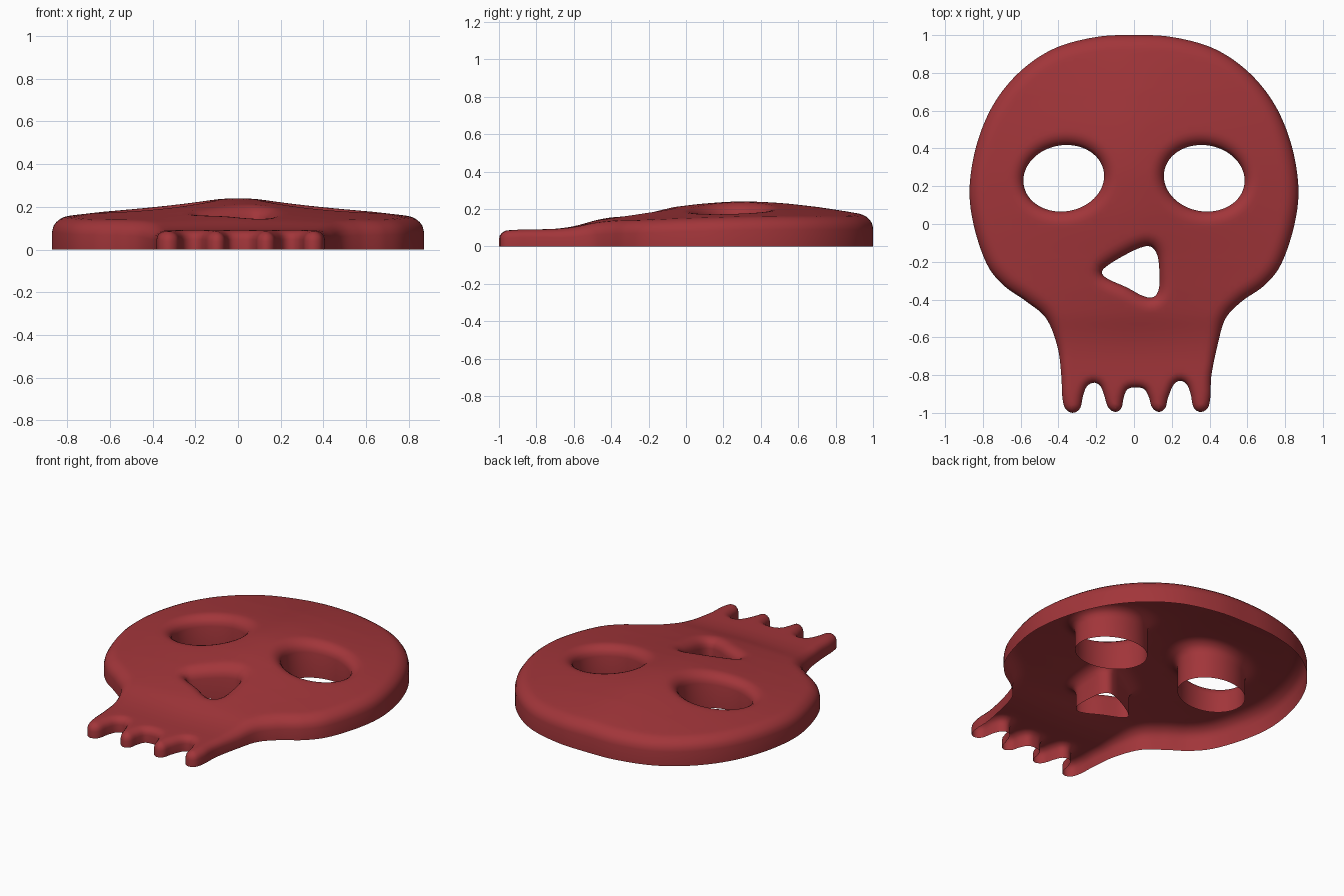
import bpy, bmesh, math
from mathutils import Vector, geometry, kdtree

if "Cube" in bpy.data.objects:
    bpy.data.objects.remove(bpy.data.objects["Cube"])

STEP = 0.012

# outline: cranium half (mirrored later), then jaw and teeth from right to left
cranium = [(0, 1), (.2, .99), (.42, .93), (.6, .81), (.74, .64), (.83, .43), (.87, .2),
           (.85, 0), (.78, -.21), (.69, -.325), (.57, -.41)]
jaw = [(.485, -.5), (.445, -.63), (.41, -.8), (.405, -.91), (.39, -.975), (.35, -.995),
       (.315, -.97), (.30, -.9), (.28, -.85), (.245, -.83), (.21, -.85), (.18, -.92),
       (.165, -.975), (.13, -.995), (.095, -.97), (.08, -.92), (.055, -.875), (.01, -.865),
       (-.035, -.875), (-.055, -.92), (-.067, -.975), (-.1, -.995), (-.137, -.97), (-.16, -.9),
       (-.18, -.855), (-.215, -.84), (-.25, -.86), (-.27, -.91), (-.285, -.975), (-.325, -1),
       (-.365, -.975), (-.38, -.91), (-.385, -.8), (-.405, -.65), (-.465, -.5)]
nose = [(.09, -.12), (.125, -.17), (.135, -.27), (.13, -.35), (.1, -.388), (.045, -.38),
        (-.04, -.335), (-.14, -.29), (-.17, -.255), (-.14, -.22), (-.05, -.165), (.035, -.125)]
# height of the crown line along y
ridge = [(-1.1, .088), (-.85, .09), (-.7, .094), (-.6, .108), (-.48, .14), (-.35, .165),
         (-.2, .19), (0, .218), (.15, .233), (.3, .24), (.5, .232), (.7, .211), (.85, .188),
         (1, .162), (1.1, .14)]


def spline(a, b, c, d, t):
    return 0.5 * (2 * b + (c - a) * t + (2 * a - 5 * b + 4 * c - d) * t * t
                  + (3 * b - a - 3 * c + d) * t ** 3)


def smooth_loop(pts):
    """Closed smooth curve through pts, evenly resampled."""
    p = [Vector(q) for q in pts]
    n = len(p)
    dense = [spline(p[i - 1], p[i], p[(i + 1) % n], p[(i + 2) % n], k / 30)
             for i in range(n) for k in range(30)]
    out, run = [dense[0]], 0
    for a, b in zip(dense, dense[1:]):
        run += (b - a).length
        if run >= STEP:
            out.append(b)
            run = 0
    if (out[-1] - out[0]).length < STEP * .5:
        out.pop()
    return out


def oriented(loop, ccw):
    area = sum(a.x * b.y - b.x * a.y for a, b in zip(loop, loop[1:] + loop[:1]))
    return loop if (area > 0) == ccw else loop[::-1]


def eye(s):
    tilt = math.radians(10)
    pts = []
    for k in range(16):
        u, v = .215 * math.cos(k * math.pi / 8), .175 * math.sin(k * math.pi / 8)
        pts.append((s * (-.372 + u * math.cos(tilt) - v * math.sin(tilt)),
                    .242 + u * math.sin(tilt) + v * math.cos(tilt)))
    return pts


def crown(y):
    for i in range(1, len(ridge) - 2):
        if y <= ridge[i + 1][0] or i == len(ridge) - 3:
            t = (y - ridge[i][0]) / (ridge[i + 1][0] - ridge[i][0])
            return spline(*(ridge[j][1] for j in range(i - 1, i + 3)), t)


def lip_width(y):
    return .05 + .025 * min(1, max(0, (y + .75) / .3))


def height(x, y, d):
    h = .09 + (crown(y) - .09) * (1 - .78 * (math.sqrt(x * x + .01) - .1))
    w = lip_width(y)
    t = max(0, 1 - d / w)
    return h - w * .85 * (1 - math.sqrt(1 - t * t))


outline = cranium + jaw + [(-x, y) for x, y in cranium[:0:-1]]
loops = [oriented(smooth_loop(outline), True)]
loops += [oriented(smooth_loop(h), False) for h in (eye(1), eye(-1), nose)]

# boundary points, constraint edges and inward normals
pts, edges, normals = [], [], []
for loop in loops:
    base, n = len(pts), len(loop)
    for i, p in enumerate(loop):
        tan = (loop[(i + 1) % n] - loop[i - 1]).normalized()
        pts.append(p)
        normals.append(Vector((-tan.y, tan.x)))
        edges.append((base + i, base + (i + 1) % n))
border = pts[:]
tree = kdtree.KDTree(len(border))
for i, p in enumerate(border):
    tree.insert(p.to_3d(), i)
tree.balance()


def inside_distance(p):
    co, i, d = tree.find(p.to_3d())
    return d if (p - border[i]).dot(normals[i]) > 0 else -d


# rings that follow the rounded lip, then an inner grid
for f in (.08, .25, .5, .75, 1):
    for p, n in zip(border, normals):
        d = f * lip_width(p.y)
        q = p + n * d
        if inside_distance(q) > d * .97:
            pts.append(q)
for i in range(-36, 37):
    for j in range(-41, 42):
        q = Vector((i * .025 + (j % 2) * .0125, j * .025))
        if inside_distance(q) > lip_width(q.y) + .012:
            pts.append(q)

verts, _, faces, *_ = geometry.delaunay_2d_cdt(pts, edges, [], 0, 1e-5)
bm = bmesh.new()
bv = []
for v in verts:
    d = abs(inside_distance(v))
    bv.append(bm.verts.new((v.x, v.y, height(v.x, v.y, d if d > 1e-4 else 0))))
for f in faces:
    c = sum((verts[i] for i in f), Vector((0, 0))) / len(f)
    if inside_distance(c) > 0:
        bm.faces.new([bv[i] for i in f])
bmesh.ops.delete(bm, geom=[v for v in bm.verts if not v.link_faces], context='VERTS')

# side walls and hole walls down to the open base
rim = [e for e in bm.edges if e.is_boundary]
new = bmesh.ops.extrude_edge_only(bm, edges=rim)['geom']
for v in new:
    if isinstance(v, bmesh.types.BMVert):
        v.co.z = 0
bm.normal_update()
if sum(f.normal.z for f in bm.faces) < 0:
    bmesh.ops.reverse_faces(bm, faces=bm.faces[:])

mesh = bpy.data.meshes.new("skull_mask")
bm.to_mesh(mesh)
bm.free()
mesh.polygons.foreach_set("use_smooth", [True] * len(mesh.polygons))
mask = bpy.data.objects.new("skull_mask", mesh)
bpy.context.collection.objects.link(mask)
red = bpy.data.materials.new("dark_red")
red.diffuse_color = (.36, .036, .042, 1)
red.use_nodes = True
red.node_tree.nodes["Principled BSDF"].inputs["Base Color"].default_value = red.diffuse_color
mesh.materials.append(red)
